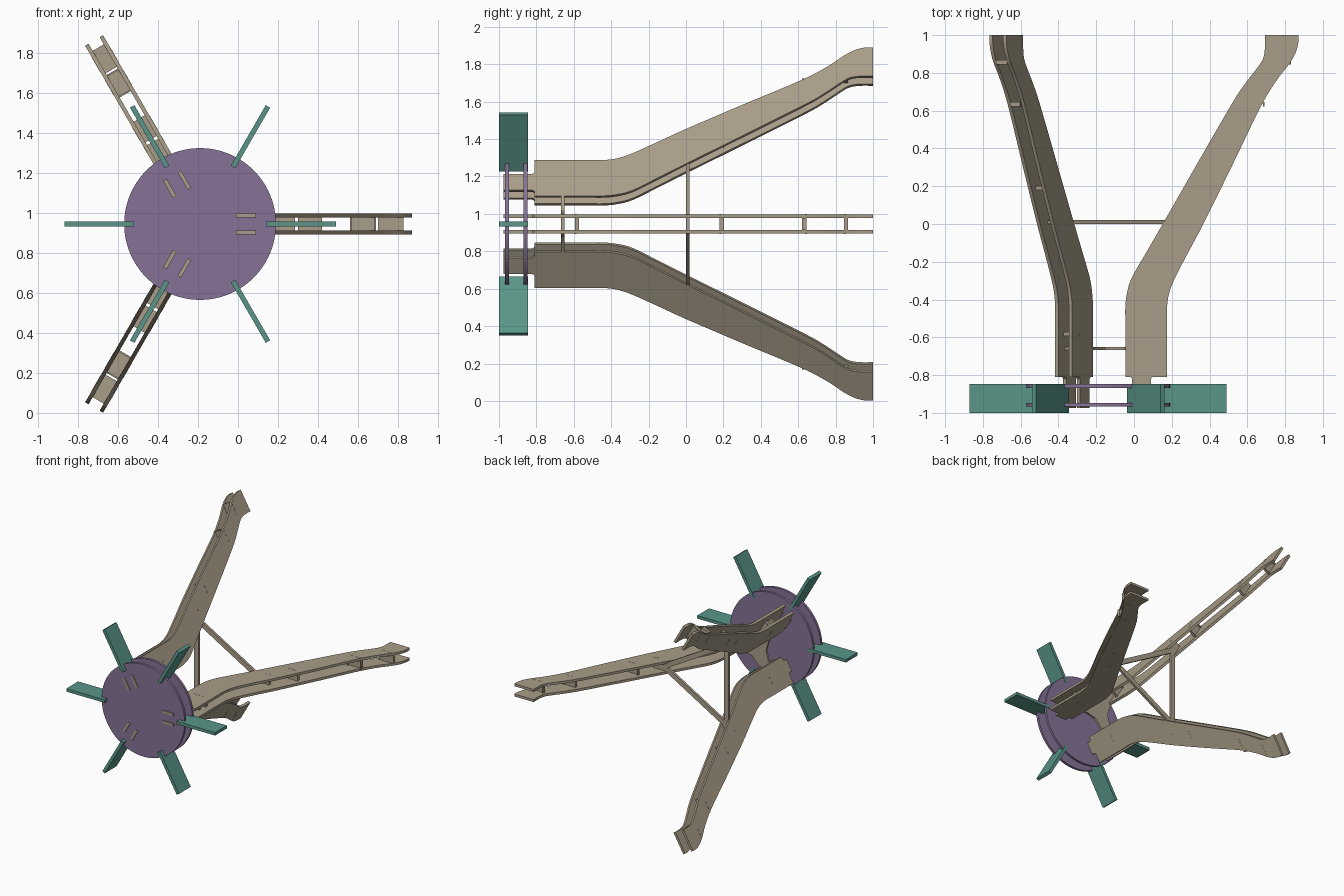
import bpy, bmesh
from math import sin, cos, pi, radians
from mathutils import Matrix, Vector

if "Cube" in bpy.data.objects:
    bpy.data.objects.remove(bpy.data.objects["Cube"])

CX, CZ = -0.19, 0.946          # position of the main axis (runs along y)
GAP, OUT = 0.032, 0.052        # inner and outer face of each arm plate


def material(name, rgb):
    m = bpy.data.materials.new(name)
    m.diffuse_color = (*rgb, 1)
    m.use_nodes = True
    m.node_tree.nodes["Principled BSDF"].inputs["Base Color"].default_value = m.diffuse_color
    return m


TAN = material("tan", (0.40, 0.34, 0.25))
PURPLE = material("purple", (0.24, 0.17, 0.31))
TEAL = material("teal", (0.10, 0.30, 0.25))


def build(name, prisms, mat, angles=(0,)):
    """Extruded outlines repeated around the axis.
    prism = (points, low, high, plane); 'xy' extrudes across the arm, 'xz' along the axis."""
    bm = bmesh.new()
    for a in angles:
        rot = Matrix.Translation((CX, 0, CZ)) @ Matrix.Rotation(radians(a), 4, 'Y')
        for pts, lo, hi, plane in prisms:
            def place(p, h):
                return rot @ Vector((p[0], p[1], h) if plane == 'xy' else (p[0], h, p[1]))
            v0 = [bm.verts.new(place(p, lo)) for p in pts]
            v1 = [bm.verts.new(place(p, hi)) for p in pts]
            n = len(pts)
            bm.faces.new(v0[::-1])
            bm.faces.new(v1)
            for i in range(n):
                j = (i + 1) % n
                bm.faces.new((v0[i], v0[j], v1[j], v1[i]))
    bmesh.ops.recalc_face_normals(bm, faces=bm.faces)
    me = bpy.data.meshes.new(name)
    bm.to_mesh(me)
    bm.free()
    me.materials.append(mat)
    ob = bpy.data.objects.new(name, me)
    bpy.context.collection.objects.link(ob)
    bpy.ops.object.select_all(action='DESELECT')
    ob.select_set(True)
    bpy.context.view_layer.objects.active = ob
    bpy.ops.object.shade_smooth_by_angle(angle=radians(25))
    return ob


def rect(x0, x1, y0, y1):
    return [(x0, y0), (x1, y0), (x1, y1), (x0, y1)]


def smooth(p, steps=4):
    """Catmull-Rom curve through the points."""
    q = [Vector(v) for v in [p[0], *p, p[-1]]]
    out = []
    for i in range(1, len(q) - 2):
        a, b, c, d = q[i - 1:i + 3]
        for k in range(steps):
            t = k / steps
            out.append((2 * b + (c - a) * t + (2 * a - 5 * b + 4 * c - d) * t * t
                        + (3 * b - a - 3 * c + d) * t ** 3) / 2)
    return [tuple(v) for v in out] + [tuple(p[-1])]


ARMS = (0, 120, 240)

# Curved arm side plates with mounting tab (radius, y)
outer = smooth([(.365, -.50), (.365, -.44), (.375, -.37), (.405, -.29), (.48, -.145), (.557, 0),
                (.71, .31), (.86, .62), (.945, .76), (1.01, .845), (1.045, .905), (1.06, .96), (1.06, 1)])
inner = smooth([(.144, -.50), (.144, -.44), (.152, -.37), (.178, -.285), (.255, -.15), (.342, 0),
                (.525, .32), (.71, .64), (.78, .745), (.845, .83), (.873, .875), (.883, .93), (.883, 1)])
tab = [(.144, -.81), (.172, -.81), (.18, -.82), (.18, -.975), (.28, -.975),
       (.28, -.82), (.288, -.81), (.365, -.81)]
plate = tab + outer + inner[::-1]
for name, lo, hi in (("arm_plates_left", GAP, OUT), ("arm_plates_right", -OUT, -GAP)):
    build(name, [(plate, lo, hi, 'xy')], TAN, ARMS)


# Channel-shaped cross members, with narrow tabs let into the plates
def channel(x0, x1, y, d):
    t = .008
    return [(x0, y), (x1, y), (x1, y + d), (x1 - t, y + d), (x1 - t, y + t),
            (x0 + t, y + t), (x0 + t, y + d), (x0, y + d)]


members = []
for x0, x1, y, d in ((.19, .31, -.594, .022), (.49, .61, .18, .022),
                     (.75, .88, .645, -.024), (.89, 1.02, .845, .022)):
    members.append((channel(x0, x1, y, d) if d > 0 else
                    [(a, 2 * y - b) for a, b in channel(x0, x1, y, -d)], -GAP, GAP, 'xy'))
    members.append((rect(x0 + .02, x1 - .02, y, y + d / 3), -OUT - .001, OUT + .001, 'xy'))
build("cross_members", members, TAN, ARMS)

# Three-armed spider plate joining the arms near the hub
spider = []
for k in range(3):
    a = k * 2 * pi / 3
    web = [(.30, -.032), (.30, .032), (.143, .032), (.143, .055), (.118, .055), (.095, .058)]
    u, w = cos(a), sin(a)
    spider += [(x * u - y * w, x * w + y * u) for x, y in
               [(.118, -.055), (.143, -.055), (.143, -.032)] + web[:5]]
    b = a + pi / 3
    spider.append((.085 * cos(b), .085 * sin(b)))
build("spider_plate", [(spider, -.667, -.650, 'xz')], TAN)

# Triangular brace frame halfway along the arms
h = 3 ** .5
do, di = .212, .172
bar = [(-do, do * h), (-do, -do * h), (-di, -di * h), (-di, di * h)]
build("triangle_brace", [(bar, 0, .02, 'xz')], TAN, ARMS)
build("brace_ends", [(rect(.345, .475, -GAP, GAP), .001, .019, 'xz'),
                     (rect(.44, .475, -OUT - .001, OUT + .001), .004, .016, 'xz')], TAN, ARMS)

# Twin round discs
circle = [(.38 * cos(i * pi / 48), .38 * sin(i * pi / 48)) for i in range(96)]
build("front_disc", [(circle, -.967, -.947, 'xz')], PURPLE)
build("rear_disc", [(circle, -.868, -.848, 'xz')], PURPLE)

# Six radial fins
build("fins", [(rect(.33, .68, -1, -.846), -.0125, .0125, 'xy')], TEAL, range(0, 360, 60))
